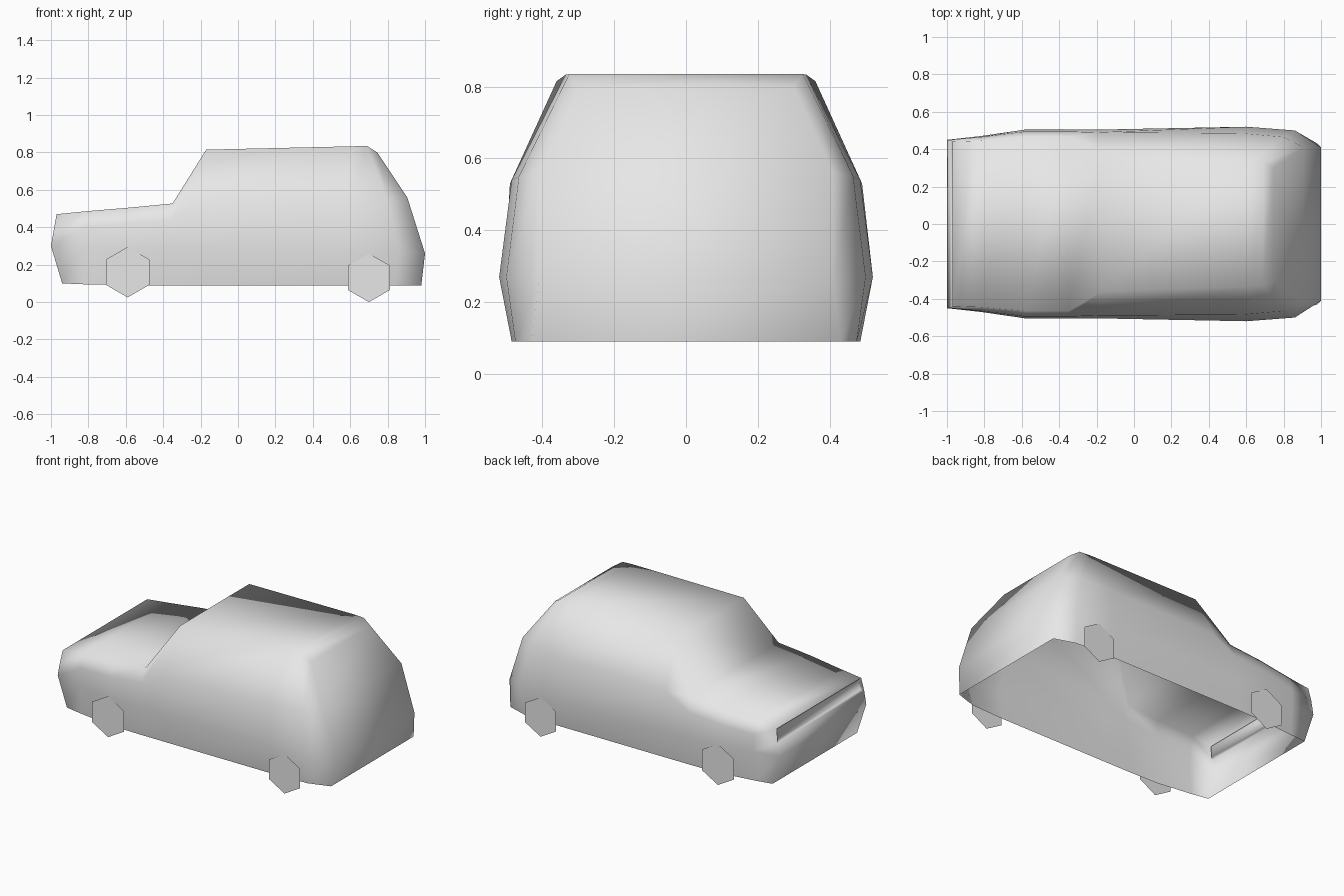
import bpy
import bmesh
import math

cube = bpy.data.objects.get("Cube")
if cube:
    bpy.data.objects.remove(cube, do_unlink=True)

# One plain grey for everything
grey = bpy.data.materials.new("light_grey")
grey.use_nodes = True
grey.diffuse_color = (0.8, 0.8, 0.8, 1)
grey.node_tree.nodes["Principled BSDF"].inputs["Base Color"].default_value = (0.8, 0.8, 0.8, 1)


def add_object(name, bm, smooth):
    mesh = bpy.data.meshes.new(name)
    for face in bm.faces:
        face.smooth = smooth
    bm.to_mesh(mesh)
    bm.free()
    mesh.materials.append(grey)
    obj = bpy.data.objects.new(name, mesh)
    bpy.context.collection.objects.link(obj)
    return obj


# Half sections from nose to tail; each runs sill, belt, shoulder, top edge as (x, y, z)
sections = [
    [(-.94, .44, .10), (-1, .45, .30), (-.985, .45, .385), (-.97, .44, .47)],
    [(-.82, .455, .095), (-.82, .47, .29), (-.82, .465, .40), (-.82, .445, .485)],
    [(-.58, .48, .09), (-.58, .505, .28), (-.58, .495, .42), (-.58, .465, .505)],
    [(-.38, .485, .09), (-.38, .505, .28), (-.36, .495, .44), (-.35, .465, .527)],
    [(-.17, .485, .09), (-.17, .505, .28), (-.2, .49, .53), (-.17, .36, .815)],
    [(.6, .485, .09), (.6, .52, .27), (.58, .485, .54), (.62, .335, .833)],
    [(.84, .475, .09), (.86, .50, .27), (.80, .465, .55), (.69, .325, .835)],
    [(.98, .43, .09), (1, .41, .26), (.905, .41, .56), (.745, .30, .80)],
]

# Body shell, open underneath
bm = bmesh.new()
rings = []
for half in sections:
    ring = [bm.verts.new((x, -y, z)) for x, y, z in half]
    ring += [bm.verts.new(p) for p in reversed(half)]
    rings.append(ring)
for a, b in zip(rings, rings[1:]):
    for i in range(len(a) - 1):
        bm.faces.new((a[i], b[i], b[i + 1], a[i + 1]))


# Nose and tail panels join the two ends of each level
def close_end(ring, flip):
    panels = []
    for i in range(3):
        quad = [ring[i], ring[-1 - i], ring[-2 - i], ring[i + 1]]
        panels.append(bm.faces.new(quad[::-1] if flip else quad))
    return panels


nose = close_end(rings[0], True)
close_end(rings[-1], False)
bm.normal_update()

# Shallow slot under the bonnet lip
bmesh.ops.inset_region(bm, faces=[nose[2]], thickness=.015, depth=-.02)
add_object("body_shell", bm, True)


# Flat six-sided wheels
def wheel(name, x, y, z, radius):
    bm = bmesh.new()
    points = []
    for i in range(6):
        angle = math.radians(30 + 60 * i)
        points.append(bm.verts.new((x + radius * math.cos(angle), y, z + radius * math.sin(angle))))
    bm.faces.new(points if y < 0 else points[::-1])
    bm.normal_update()
    add_object(name, bm, False)


for side, sign in (("left", -1), ("right", 1)):
    wheel("front_wheel_" + side, -.59, sign * .51, .16, .135)
    wheel("rear_wheel_" + side, .70, sign * .515, .13, .13)
